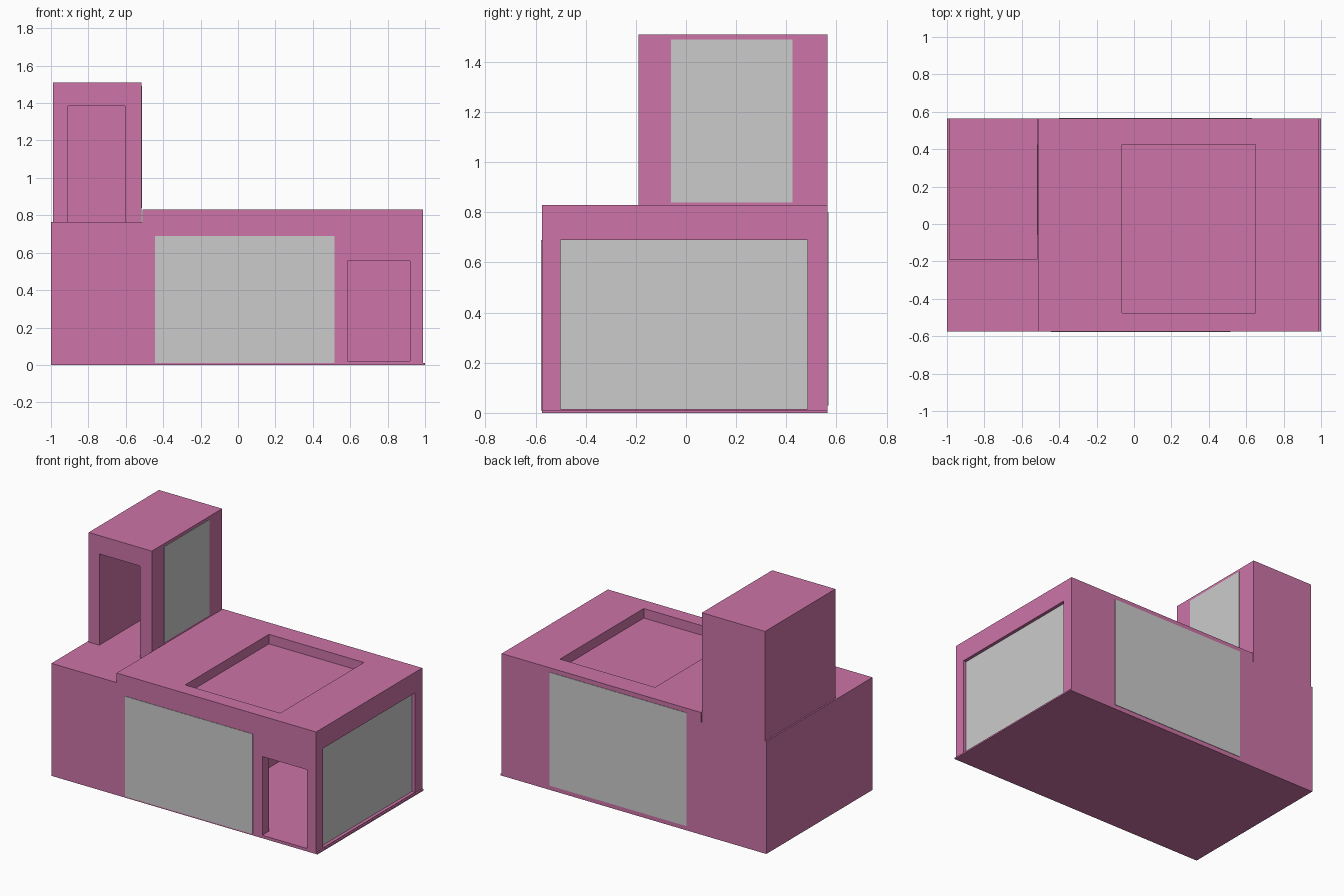
import bpy

if "Cube" in bpy.data.objects:
    bpy.data.objects.remove(bpy.data.objects["Cube"])


def material(name, rgb):
    m = bpy.data.materials.new(name)
    m.diffuse_color = (*rgb, 1.0)
    m.use_nodes = True
    m.node_tree.nodes["Principled BSDF"].inputs["Base Color"].default_value = m.diffuse_color
    return m


PINK = material("pink wall", (0.61, 0.175, 0.39))
GREY = material("pale grey glass", (0.60, 0.60, 0.60))


def box(name, x, y, z, mat=PINK):
    """Axis-aligned box from (min, max) ranges."""
    bpy.ops.mesh.primitive_cube_add(size=1)
    ob = bpy.context.object
    ob.name = name
    for v in ob.data.vertices:
        v.co = [r[0] if c < 0 else r[1] for c, r in zip(v.co, (x, y, z))]
    ob.data.materials.append(mat)
    return ob


def cut(target, name, x, y, z):
    """Subtract a box from the target."""
    cutter = box(name + "_cutter", x, y, z)
    mod = target.modifiers.new(name, 'BOOLEAN')
    mod.operation = 'DIFFERENCE'
    mod.solver = 'EXACT'
    mod.object = cutter
    bpy.context.view_layer.objects.active = target
    bpy.ops.object.modifier_apply(modifier=mod.name)
    bpy.data.objects.remove(cutter)


# Ground floor: thin base and main block with a room behind the front doorway
box("base_plate", (-1.0, 1.0), (-0.575, 0.565), (0, 0.01))
body = box("main_block", (-1.0, 0.99), (-0.575, 0.565), (0.01, 0.765))
cut(body, "room", (0.055, 0.92), (-0.50, 0.485), (0.02, 0.70))
cut(body, "doorway", (0.585, 0.92), (-0.70, -0.45), (0.02, 0.555))
cut(body, "side_window_recess", (0.965, 1.1), (-0.50, 0.485), (0.015, 0.69))

# Raised roof with a sunken rectangle
roof = box("roof_slab", (-0.51, 0.99), (-0.575, 0.565), (0.765, 0.83))
cut(roof, "roof_recess", (-0.065, 0.65), (-0.475, 0.425), (0.70, 0.90))

# Upper tower, hollow behind its front doorway
tower = box("tower", (-0.99, -0.515), (-0.19, 0.565), (0.765, 1.51))
cut(tower, "tower_doorway", (-0.91, -0.605), (-0.30, 0.49), (0.70, 1.385))

# Thin glass plates
box("front_window", (-0.445, 0.515), (-0.578, -0.573), (0.01, 0.69), GREY)
box("side_window", (0.964, 0.968), (-0.50, 0.485), (0.015, 0.69), GREY)
box("back_window", (-0.40, 0.63), (0.563, 0.568), (0.03, 0.80), GREY)
box("tower_window", (-0.517, -0.512), (-0.06, 0.425), (0.84, 1.49), GREY)
